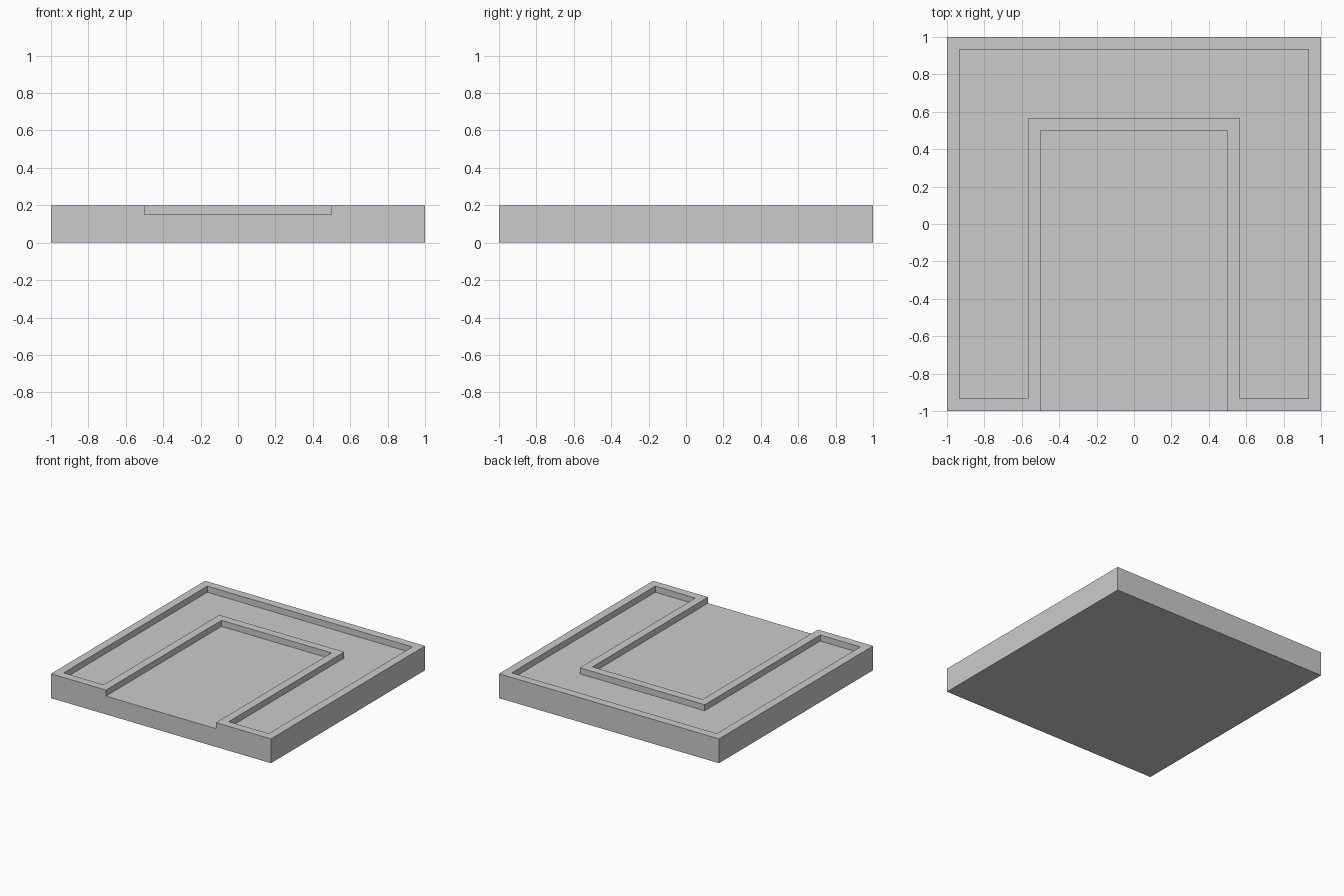
import bpy
import bmesh

if "Cube" in bpy.data.objects:
    bpy.data.objects.remove(bpy.data.objects["Cube"])

HEIGHT, FLOOR, RIM = 0.2, 0.15, 0.068

bm = bmesh.new()

# U-shaped top surface, open towards the front
outline = [(-1, -1), (-0.5, -1), (-0.5, 0.5), (0.5, 0.5),
           (0.5, -1), (1, -1), (1, 1), (-1, 1)]
top = [bm.verts.new((x, y, HEIGHT)) for x, y in outline]
u_face = bm.faces.new(top)

# Recessed centre floor and its three walls
floor = [bm.verts.new((x, y, FLOOR)) for x, y in outline[1:5]]
bm.faces.new(floor[::-1])
for i in range(3):
    bm.faces.new((top[i + 2], top[i + 1], floor[i], floor[i + 1]))

# Slab sides, underside and notched front
base = [bm.verts.new((x, y, 0)) for x, y in ((-1, -1), (1, -1), (1, 1), (-1, 1))]
bm.faces.new(base[::-1])
rim = [top[0], top[5], top[6], top[7]]
for i in (1, 2, 3):
    j = (i + 1) % 4
    bm.faces.new((base[i], base[j], rim[j], rim[i]))
bm.faces.new((base[0], base[1], top[5], top[4], floor[3], floor[0], top[1], top[0]))

# Raised rim: inset the U and sink its inside
bmesh.ops.recalc_face_normals(bm, faces=bm.faces[:])
bm.normal_update()
bmesh.ops.inset_region(bm, faces=[u_face], thickness=RIM,
                       use_boundary=True, use_even_offset=True)
walls = bmesh.ops.extrude_discrete_faces(bm, faces=[u_face])["faces"]
for v in walls[0].verts:
    v.co.z = FLOOR
bmesh.ops.recalc_face_normals(bm, faces=bm.faces[:])

mesh = bpy.data.meshes.new("rimmed_tile")
bm.to_mesh(mesh)
bm.free()
tile = bpy.data.objects.new("rimmed_tile", mesh)
bpy.context.collection.objects.link(tile)
